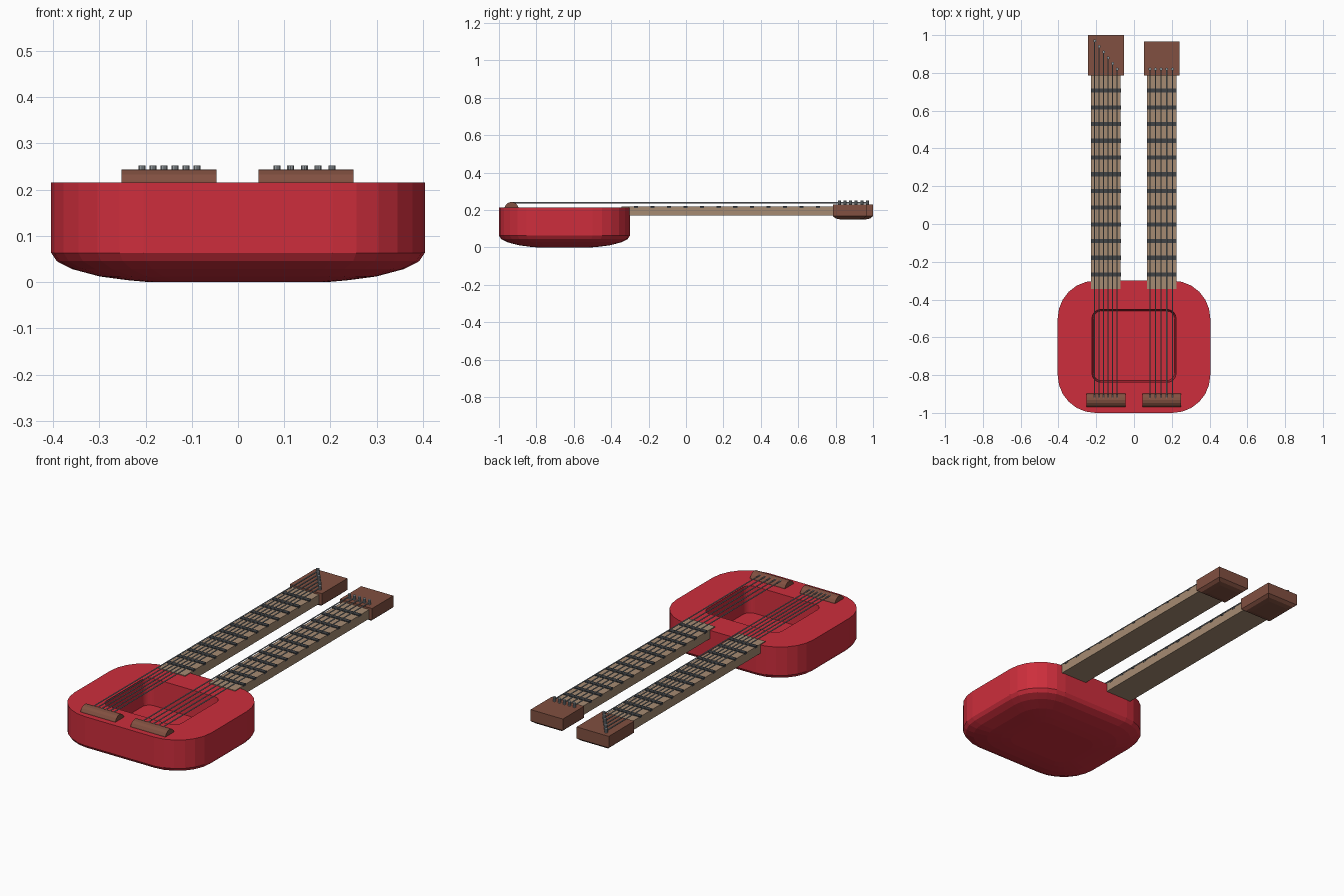
import bpy, bmesh, math
from mathutils import Matrix, Vector

cube = bpy.data.objects.get("Cube")
if cube:
    bpy.data.objects.remove(cube, do_unlink=True)


def material(name, rgb):
    m = bpy.data.materials.new(name)
    m.use_nodes = True
    m.diffuse_color = (*rgb, 1)
    m.node_tree.nodes["Principled BSDF"].inputs["Base Color"].default_value = (*rgb, 1)
    return m


RED = material("red lacquer", (0.61, 0.027, 0.045))
TAN = material("tan wood", (0.38, 0.26, 0.17))
BROWN = material("brown wood", (0.22, 0.08, 0.052))
DARK = material("dark fret metal", (0.05, 0.054, 0.06))
STEEL = material("string steel", (0.29, 0.32, 0.34))


def finish(name, bm, mat):
    bmesh.ops.recalc_face_normals(bm, faces=bm.faces)
    mesh = bpy.data.meshes.new(name)
    bm.to_mesh(mesh)
    bm.free()
    mesh.materials.append(mat)
    ob = bpy.data.objects.new(name, mesh)
    bpy.context.collection.objects.link(ob)
    return ob


def rounded_rect(cx, cy, hx, hy, r, z, segs):
    """Loop of points around a rectangle with rounded corners."""
    pts = []
    for quarter, (sx, sy) in enumerate([(1, 1), (-1, 1), (-1, -1), (1, -1)]):
        for i in range(segs + 1):
            a = math.pi / 2 * (quarter + i / segs)
            pts.append((cx + sx * (hx - r) + r * math.cos(a),
                        cy + sy * (hy - r) + r * math.sin(a), z))
    return pts


def loft(name, loops, mat):
    """Skin matching loops and cap both ends."""
    bm = bmesh.new()
    rows = [[bm.verts.new(p) for p in loop] for loop in loops]
    n = len(rows[0])
    for a, b in zip(rows, rows[1:]):
        for i in range(n):
            j = (i + 1) % n
            bm.faces.new((a[i], a[j], b[j], b[i]))
    bm.faces.new(rows[0])
    bm.faces.new(rows[-1])
    return finish(name, bm, mat)


def box(name, x0, x1, y0, y1, z0, z1, mat):
    def rect(z):
        return [(x0, y0, z), (x1, y0, z), (x1, y1, z), (x0, y1, z)]
    return loft(name, [rect(z0), rect(z1)], mat)


def rod(name, start, end, r, sides, mat):
    a, b = Vector(start), Vector(end)
    bm = bmesh.new()
    spin = Matrix.Translation((a + b) / 2) @ (b - a).to_track_quat("Z", "Y").to_matrix().to_4x4()
    bmesh.ops.create_cone(bm, cap_ends=True, segments=sides, radius1=r, radius2=r,
                          depth=(b - a).length, matrix=spin)
    return finish(name, bm, mat)


# Body: rounded slab, curved underside, open cavity in the top
BODY_Y, TOP = -0.65, 0.215
loops = []
for z, inset in [(0, 0.21), (0.004, 0.165), (0.012, 0.105), (0.028, 0.045), (0.045, 0.012), (0.063, 0)]:
    loops.append(rounded_rect(0, BODY_Y, 0.404 - inset, 0.35 - inset, 0.2 - inset * 0.6, z, 6))
loops.append(rounded_rect(0, BODY_Y, 0.404, 0.35, 0.2, TOP, 6))
loops.append(rounded_rect(0, -0.645, 0.222, 0.192, 0.045, TOP, 6))
loops.append(rounded_rect(0, -0.645, 0.214, 0.184, 0.04, 0.075, 6))
loft("body", loops, RED)


def headstock(name, cx, y0, y1):
    hy, cy = (y1 - y0) / 2, (y0 + y1) / 2
    rows = []
    for z, inset in [(0.15, 0.04), (0.155, 0.015), (0.168, 0), (0.229, 0)]:
        rows.append([(cx + sx * (0.095 - inset), cy + sy * (hy - inset), z)
                     for sx, sy in [(1, 1), (-1, 1), (-1, -1), (1, -1)]])
    loft(name, rows, BROWN)


def neck_assembly(side, cx, head_end, pegs):
    # Neck and headstock
    box(side + "_neck", cx - 0.078, cx + 0.078, -0.345, 0.79, 0.17, 0.219, TAN)
    headstock(side + "_headstock", cx, 0.785, head_end)
    # Frets
    for i in range(12):
        y = 0.706 - i * 0.0885
        box(f"{side}_fret_{i + 1}", cx - 0.079, cx + 0.079, y - 0.011, y + 0.011,
            0.212, 0.223, DARK)
    # Bridge: rounded bar half sunk in the body
    rod(side + "_bridge", (cx - 0.103, -0.933, 0.205), (cx + 0.103, -0.933, 0.205),
        0.0385, 16, BROWN)
    # Pegs and strings
    for i, (x, y) in enumerate(pegs):
        rod(f"{side}_peg_{i + 1}", (x, y, 0.21), (x, y, 0.252), 0.008, 10, STEEL)
        rod(f"{side}_string_{i + 1}", (x, -0.925, 0.239), (x, y, 0.239), 0.0032, 6, STEEL)


neck_assembly("right", -0.149, 1.0, [(-0.208 + 0.0238 * i, 0.97 - 0.03 * i) for i in range(6)])
neck_assembly("left", 0.147, 0.965, [(0.084 + 0.0298 * i, 0.82) for i in range(5)])
